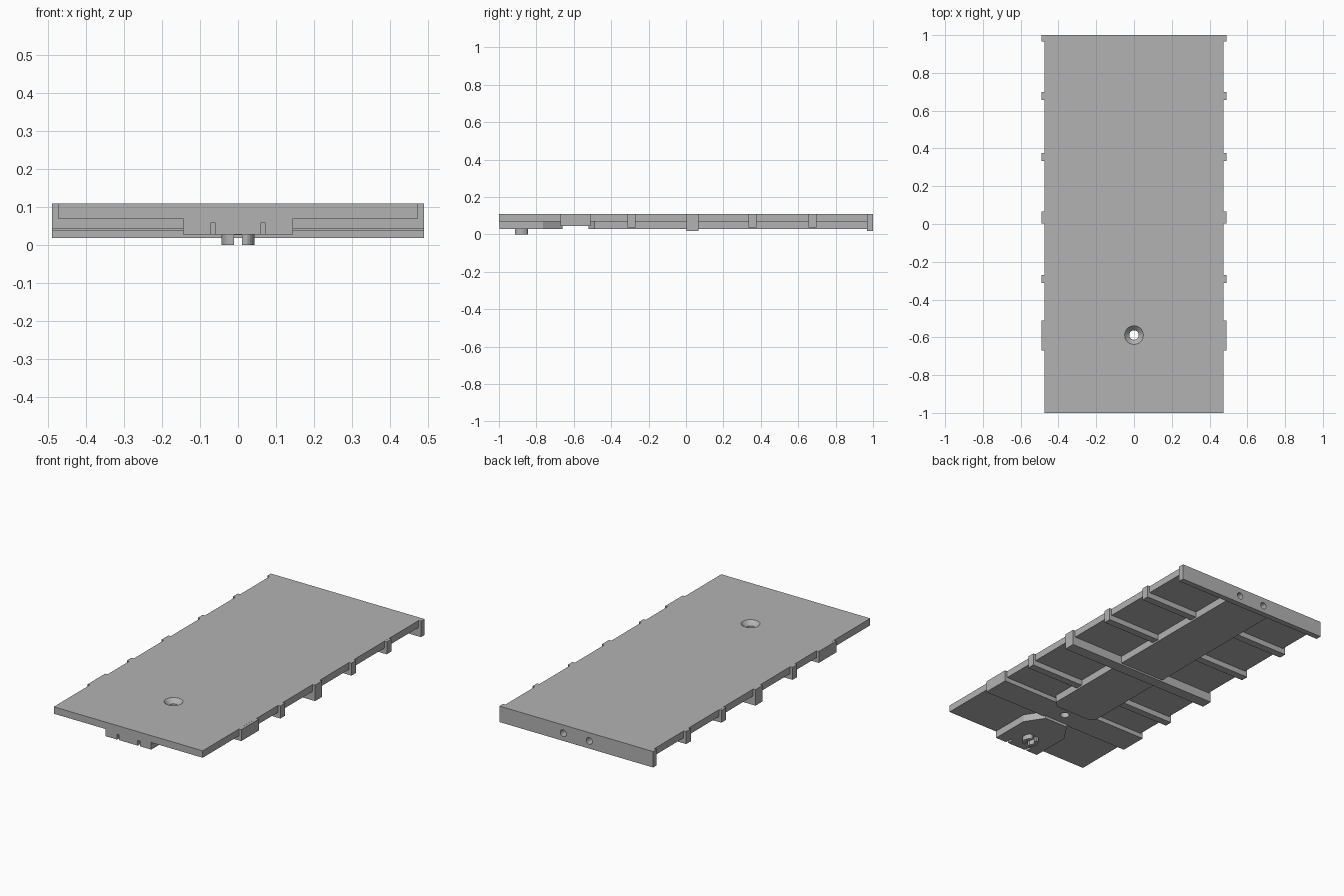
import bpy, bmesh, math
from mathutils import Matrix

if "Cube" in bpy.data.objects:
    bpy.data.objects.remove(bpy.data.objects["Cube"])

grey = bpy.data.materials.new("mid_grey")
grey.use_nodes = True
grey.diffuse_color = (0.45, 0.45, 0.45, 1)
grey.node_tree.nodes["Principled BSDF"].inputs["Base Color"].default_value = (0.45, 0.45, 0.45, 1)


def finish(name, bm):
    bmesh.ops.recalc_face_normals(bm, faces=bm.faces)
    mesh = bpy.data.meshes.new(name)
    bm.to_mesh(mesh)
    bm.free()
    mesh.materials.append(grey)
    ob = bpy.data.objects.new(name, mesh)
    bpy.context.collection.objects.link(ob)
    return ob


def prism(name, outline, z0, z1):
    bm = bmesh.new()
    face = bm.faces.new([bm.verts.new((x, y, z0)) for x, y in outline])
    top = bmesh.ops.extrude_face_region(bm, geom=[face])["geom"]
    bmesh.ops.translate(bm, vec=(0, 0, z1 - z0),
                        verts=[v for v in top if isinstance(v, bmesh.types.BMVert)])
    return finish(name, bm)


def box(name, half_x, y0, y1, z0, z1, x=0):
    return prism(name, [(x - half_x, y0), (x + half_x, y0),
                        (x + half_x, y1), (x - half_x, y1)], z0, z1)


def cone(name, r0, r1, depth, centre, turn=None, sides=32):
    bm = bmesh.new()
    place = Matrix.Translation(centre) @ (turn or Matrix())
    bmesh.ops.create_cone(bm, cap_ends=True, segments=sides, radius1=r0,
                          radius2=r1, depth=depth, matrix=place)
    return finish(name, bm)


def cut(ob, cutter):
    mod = ob.modifiers.new("cut", "BOOLEAN")
    mod.operation = "DIFFERENCE"
    mod.solver = "EXACT"
    mod.object = cutter
    cutter.hide_render = True
    cutter.hide_set(True)


# Floor deck
deck = box("deck", 0.475, -1, 1, 0.07, 0.11)

# Cross ribs standing slightly proud of the deck edges
for name, y0, y1, z0 in (("front_rib", -0.313, -0.27, 0.038),
                         ("middle_beam", 0.002, 0.067, 0.018),
                         ("rear_inner_rib", 0.334, 0.377, 0.038),
                         ("rear_outer_rib", 0.656, 0.699, 0.038)):
    box(name, 0.49, y0, y1, z0, 0.1099)
bolster = box("bolster", 0.49, -0.67, -0.51, 0.044, 0.1098)
end_beam = box("end_beam", 0.49, 0.967, 1, 0.018, 0.1099)

# Centre sill with blunt tapered end facing the bolster
sill = prism("centre_sill", [(-0.145, 0.98), (-0.145, -0.49), (-0.11, -0.522),
                             (0.11, -0.522), (0.145, -0.49), (0.145, 0.98)], 0.028, 0.075)

# Coupler box with tapered rear
coupler_box = prism("coupler_box", [(-0.145, -0.998), (0.145, -0.998), (0.145, -0.765),
                                    (0.075, -0.66), (-0.075, -0.66), (-0.145, -0.765)],
                    0.028, 0.075)
for side in (-1, 1):
    cut(coupler_box, box("box_slot_cutter", 0.007, -1.05, -0.96, 0.01, 0.058, 0.066 * side))

# Split coupler post below the box
post = cone("coupler_post", 0.044, 0.044, 0.034, (0, -0.88, 0.017))
for v in post.data.vertices:
    v.co.y = max(-0.915, min(-0.845, v.co.y))
cut(post, cone("post_bore_cutter", 0.022, 0.022, 0.05, (0, -0.88, 0.005)))
cut(post, box("post_slot_cutter", 0.011, -0.95, -0.81, -0.02, 0.027))

# Countersunk screw hole through deck and bolster
sink = cone("countersink_cutter", 0.025, 0.05, 0.025, (0, -0.588, 0.098))
shaft = cone("screw_shaft_cutter", 0.025, 0.025, 0.3, (0, -0.588, 0.08))
for part in (deck, bolster):
    cut(part, sink)
    cut(part, shaft)

# Two round sockets in the rear beam
lay_down = Matrix.Rotation(math.pi / 2, 4, "X")
for side in (-1, 1):
    socket = cone("socket_cutter", 0.019, 0.019, 0.3, (0.083 * side, 1, 0.062), lay_down)
    for part in (end_beam, sill, deck):
        cut(part, socket)
